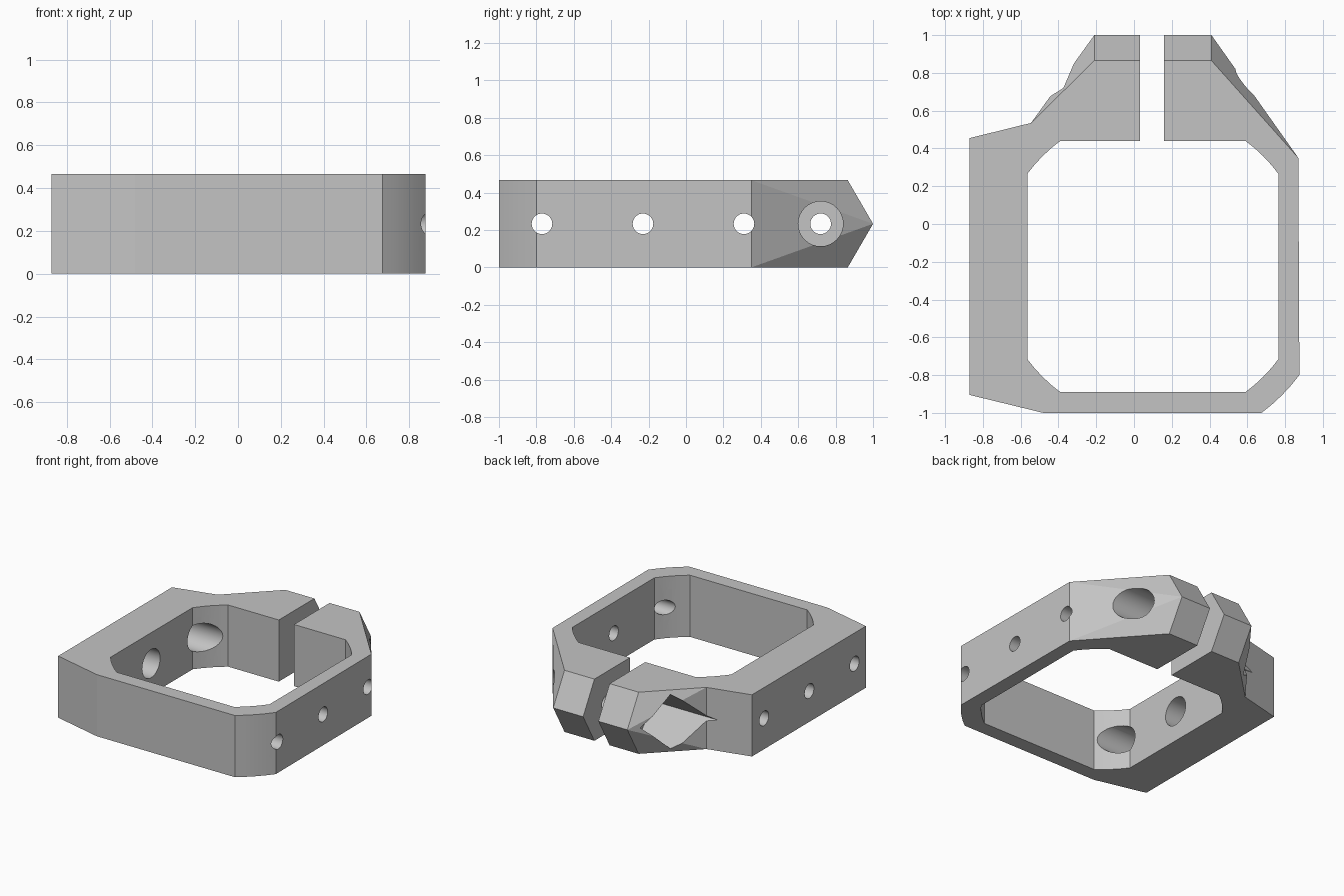
import bpy, bmesh
from math import radians, sin, cos
from mathutils import Matrix

default = bpy.data.objects.get("Cube")
if default:
    bpy.data.objects.remove(default, do_unlink=True)

H = 0.466            # body height
MID = H / 2
CX, CY = 0.1, -0.225  # opening centre
BOLT_Y = 0.72


def make_object(name, bm):
    mesh = bpy.data.meshes.new(name)
    bmesh.ops.recalc_face_normals(bm, faces=bm.faces)
    bm.to_mesh(mesh)
    bm.free()
    obj = bpy.data.objects.new(name, mesh)
    bpy.context.scene.collection.objects.link(obj)
    return obj


def hull(name, points):
    """Convex solid around a handful of points."""
    bm = bmesh.new()
    for p in points:
        bm.verts.new(p)
    res = bmesh.ops.convex_hull(bm, input=bm.verts)
    loose = [v for v in bm.verts if not v.link_faces]
    bmesh.ops.delete(bm, geom=loose, context='VERTS')
    bmesh.ops.dissolve_limit(bm, angle_limit=radians(0.5), verts=bm.verts, edges=bm.edges)
    return make_object(name, bm)


def prism(name, outline, z0, z1):
    return hull(name, [(x, y, z) for x, y in outline for z in (z0, z1)])


def rod(name, x0, x1, y, radius, sides=32):
    """Cylinder lying along x at mid height."""
    bm = bmesh.new()
    place = Matrix.Translation(((x0 + x1) / 2, y, MID)) @ Matrix.Rotation(radians(90), 4, 'Y')
    bmesh.ops.create_cone(bm, cap_ends=True, segments=sides, radius1=radius,
                          radius2=radius, depth=x1 - x0, matrix=place)
    return make_object(name, bm)


def arc(radius, middle, half=8.5, steps=4):
    angles = [radians(middle - half + 2 * half * i / steps) for i in range(steps + 1)]
    return [(CX + radius * cos(a), CY + radius * sin(a)) for a in angles]


def combine(target, tool, operation):
    mod = target.modifiers.new(operation, 'BOOLEAN')
    mod.operation = operation
    mod.solver = 'EXACT'
    mod.object = tool
    bpy.context.view_layer.objects.active = target
    bpy.ops.object.modifier_apply(modifier=mod.name)
    bpy.data.objects.remove(tool, do_unlink=True)


# Main ring block
body = prism("clamp_body",
             [(-0.87, 0.455), (-0.87, -0.905), (-0.48, -1), (0.87, 0.35), (-0.545, 0.535)]
             + arc(0.965, -45), 0, H)

# Pointed clamping lugs
lug_points = [(x, y, z) for z in (0, H)
              for x, y in [(-0.545, 0.535), (0.87, 0.35), (-0.21, 0.865), (0.41, 0.865), (0, 0)]]
lug_points += [(-0.21, 1, MID), (0.41, 1, MID)]
combine(body, hull("clamp_lugs", lug_points), 'UNION')

# Central opening with rounded corners, and the gap between the lugs
opening = [p for corner in (45, 135, 225, 315) for p in arc(0.826, corner, 8.6)]
combine(body, prism("opening", opening, -1, 1), 'DIFFERENCE')
gap = [(x, y) for x in (0.033, 0.16) for y in (0.3, 1.2)]
combine(body, prism("gap", gap, -1, 1), 'DIFFERENCE')

# Mounting holes through both walls, countersunk from inside the thick wall
for y in (-0.77, -0.23, 0.31):
    combine(body, rod("wall_hole", -1.2, 1.2, y, 0.055), 'DIFFERENCE')
    combine(body, rod("head_recess", -0.765, -0.36, y, 0.107), 'DIFFERENCE')

# Clamp bolt: through hole, round head recess and square nut pocket
combine(body, rod("bolt_hole", -1.2, 1.2, BOLT_Y, 0.055), 'DIFFERENCE')
combine(body, rod("bolt_head_recess", 0.29, 1.2, BOLT_Y, 0.12), 'DIFFERENCE')
combine(body, rod("nut_pocket", -1.2, -0.1, BOLT_Y, 0.205, 4), 'DIFFERENCE')

# Plain grey material
grey = bpy.data.materials.new("plain_grey")
grey.use_nodes = True
colour = (0.55, 0.55, 0.55, 1)
grey.diffuse_color = colour
grey.node_tree.nodes["Principled BSDF"].inputs["Base Color"].default_value = colour
body.data.materials.clear()
body.data.materials.append(grey)
for face in body.data.polygons:
    face.material_index = 0

# Smooth bores, crisp edges elsewhere
bpy.ops.object.select_all(action='DESELECT')
body.select_set(True)
bpy.context.view_layer.objects.active = body
bpy.ops.object.shade_smooth_by_angle(angle=radians(12))
